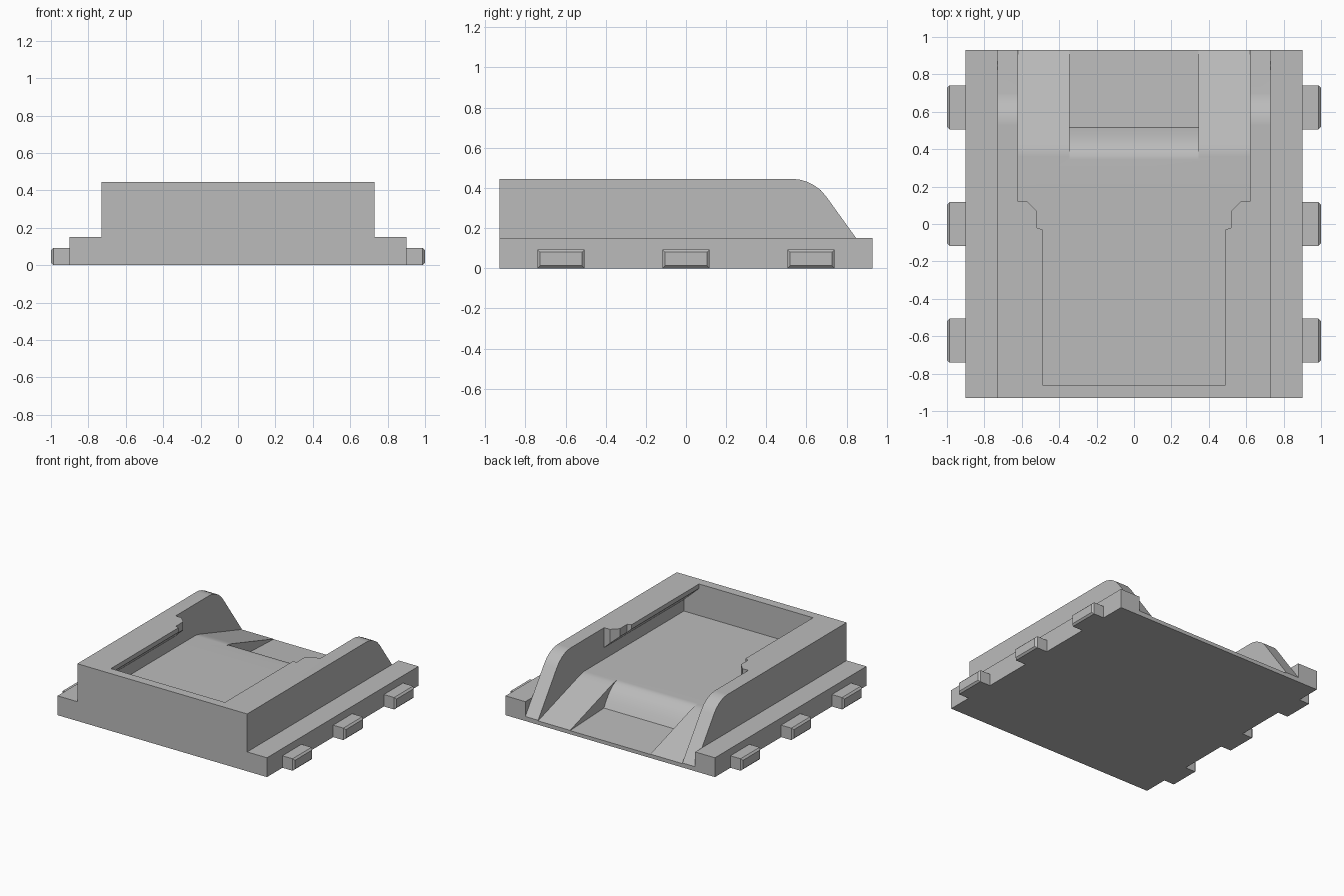
import bpy, bmesh, math
from mathutils import Vector

cube = bpy.data.objects.get("Cube")
if cube:
    bpy.data.objects.remove(cube, do_unlink=True)

grey = bpy.data.materials.new("light grey")
grey.use_nodes = True
COLOUR = (0.5, 0.5, 0.5, 1)
grey.diffuse_color = COLOUR
grey.node_tree.nodes["Principled BSDF"].inputs["Base Color"].default_value = COLOUR


def prism(name, points, axis, low, high):
    """Extrude a 2D outline along an axis (the outline uses the other two, in order)."""
    bm = bmesh.new()
    place = {"X": lambda p: (low, p[0], p[1]),
             "Y": lambda p: (p[0], low, p[1]),
             "Z": lambda p: (p[0], p[1], low)}[axis]
    face = bm.faces.new([bm.verts.new(place(p)) for p in points])
    out = bmesh.ops.extrude_face_region(bm, geom=[face])
    step = Vector([(high - low) * (axis == a) for a in "XYZ"])
    bmesh.ops.translate(bm, vec=step, verts=[v for v in out["geom"] if isinstance(v, bmesh.types.BMVert)])
    bmesh.ops.recalc_face_normals(bm, faces=bm.faces)
    mesh = bpy.data.meshes.new(name)
    bm.to_mesh(mesh)
    bm.free()
    mesh.materials.append(grey)
    obj = bpy.data.objects.new(name, mesh)
    bpy.context.collection.objects.link(obj)
    return obj


def bake(obj):
    """Replace the mesh by its modified result."""
    graph = bpy.context.evaluated_depsgraph_get()
    mesh = bpy.data.meshes.new_from_object(obj.evaluated_get(graph))
    obj.modifiers.clear()
    obj.data = mesh


def rect(x0, y0, x1, y1):
    return [(x0, y0), (x1, y0), (x1, y1), (x0, y1)]


def mirrored(half):
    return half + [(-x, y) for x, y in reversed(half)]


W, L, H = 0.9, 0.93, 0.445          # half width, half length, height
RAIL, BAY, SLOT = 0.73, 0.62, 0.345  # half widths of rails, bay and centre channel
FLOOR, BACK, TOP = 0.2, 1.0, 0.7     # bay floor, cutter overshoot

tray = prism("tray_body", rect(-W, -L, W, L), "Z", 0, H)

# Side ledges
cutters = [prism("ledge_cut", rect(s * RAIL, 0.15, s * BACK, TOP), "Y", -BACK, BACK) for s in (-1, 1)]

# Rounded, sloping rear ends of the rails
slope = [(0.53, H), (0.565, 0.442), (0.6, 0.432), (0.635, 0.415), (0.67, 0.39), (0.7, 0.355),
         (L, 0.035), (BACK, 0), (BACK, TOP), (0.53, TOP)]
cutters.append(prism("rail_slope_cut", slope, "X", -RAIL, RAIL))

# Stepped top opening
opening = mirrored([(0.49, -0.86), (0.49, -0.03), (0.52, -0.02), (0.52, 0.07),
                    (0.57, 0.12), (BAY, 0.12), (BAY, BACK)])
cutters.append(prism("opening_cut", opening, "Z", 0.25, TOP))

# Bay under the overhanging lips, with sloped undersides
under = mirrored([(BAY, FLOOR), (BAY, 0.29), (0.45, 0.447)])
cutters.append(prism("bay_cut", under, "Y", -0.86, 0.2))

# Rear ramp
ramp = [(0.12, FLOOR), (0.36, FLOOR), (0.4, 0.194), (0.44, 0.182), (L, 0.03),
        (BACK, 0.008), (BACK, TOP), (0.12, TOP)]
cutters.append(prism("ramp_cut", ramp, "X", -BAY, BAY))

# Centre channel with a rolled edge
channel = [(0.345, FLOOR), (0.38, 0.193), (0.415, 0.172), (0.45, 0.14), (0.485, 0.095),
           (0.515, 0.045), (BACK, 0.025), (BACK, 0.5), (0.345, 0.5)]
cutters.append(prism("channel_cut", channel, "X", -SLOT, SLOT))

for cutter in cutters:
    cutter.hide_render = True
    mod = tray.modifiers.new(cutter.name, "BOOLEAN")
    mod.operation, mod.solver, mod.object = "DIFFERENCE", "EXACT", cutter
bake(tray)
for cutter in cutters:
    bpy.data.objects.remove(cutter, do_unlink=True)

# Smooth curves, flat large faces
bpy.ops.object.select_all(action="DESELECT")
tray.select_set(True)
bpy.context.view_layer.objects.active = tray
bpy.ops.object.shade_smooth_by_angle(angle=math.radians(25))
weighted = tray.modifiers.new("weighted_normals", "WEIGHTED_NORMAL")
weighted.keep_sharp = True

# Side lugs with chamfered outer ends
for side, label in ((1, "left"), (-1, "right")):
    for y, spot in ((-0.623, "front"), (0, "middle"), (0.623, "rear")):
        lug = prism(f"{label}_{spot}_lug", rect(y - 0.117, 0, y + 0.117, 0.093), "X", side * (W - 0.01), side)
        bm = bmesh.new()
        bm.from_mesh(lug.data)
        rim = [e for e in bm.edges if all(abs(v.co.x) > 0.99 for v in e.verts)]
        bmesh.ops.bevel(bm, geom=rim, offset=0.013, segments=1, affect="EDGES")
        bm.to_mesh(lug.data)
        bm.free()
